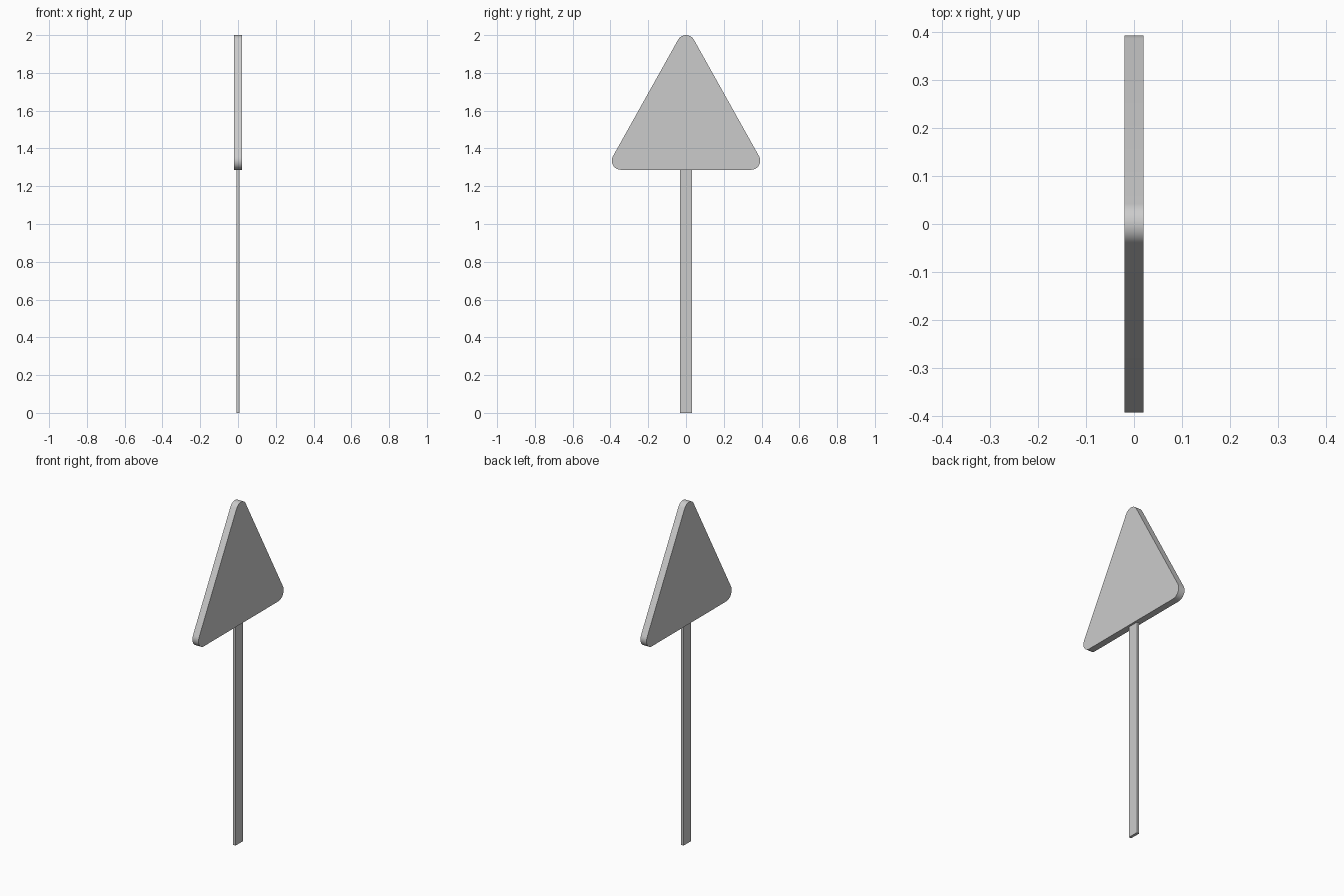
import bpy, bmesh, math

if "Cube" in bpy.data.objects:
    bpy.data.objects.remove(bpy.data.objects["Cube"])


def prism(name, outline, half_depth):
    """Extrude a (y, z) outline along x."""
    bm = bmesh.new()
    face = bm.faces.new([bm.verts.new((-half_depth, y, z)) for y, z in outline])
    ext = bmesh.ops.extrude_face_region(bm, geom=[face])
    verts = [v for v in ext["geom"] if isinstance(v, bmesh.types.BMVert)]
    bmesh.ops.translate(bm, verts=verts, vec=(2 * half_depth, 0, 0))
    bmesh.ops.recalc_face_normals(bm, faces=bm.faces)
    mesh = bpy.data.meshes.new(name)
    bm.to_mesh(mesh)
    bm.free()
    obj = bpy.data.objects.new(name, mesh)
    bpy.context.collection.objects.link(obj)
    return obj


def arc(cy, cz, r, start, end, steps=10):
    angles = [start + (end - start) * i / steps for i in range(steps + 1)]
    return [(cy + r * math.cos(a), cz + r * math.sin(a)) for a in angles]


# Triangular sign plate with three rounded corners
R, HALF_W, BOTTOM, TOP = 0.048, 0.393, 1.287, 2.0
corner_y, corner_z, top_z = HALF_W - R, BOTTOM + R, TOP - R
tilt = math.atan2(corner_y, top_z - corner_z)  # side edge normal above horizontal
outline = (arc(corner_y, corner_z, R, -math.pi / 2, tilt)
           + arc(0, top_z, R, tilt, math.pi - tilt)
           + arc(-corner_y, corner_z, R, math.pi - tilt, 1.5 * math.pi))
plate = prism("sign_plate", outline, 0.02)

# Thin flat post
post = prism("post", [(-0.033, 0), (0.033, 0), (0.033, BOTTOM + 0.01),
                      (-0.033, BOTTOM + 0.01)], 0.008)

# Smooth the rounded rim only
bpy.ops.object.select_all(action='DESELECT')
plate.select_set(True)
bpy.context.view_layer.objects.active = plate
bpy.ops.object.shade_smooth_by_angle(angle=math.radians(30))
